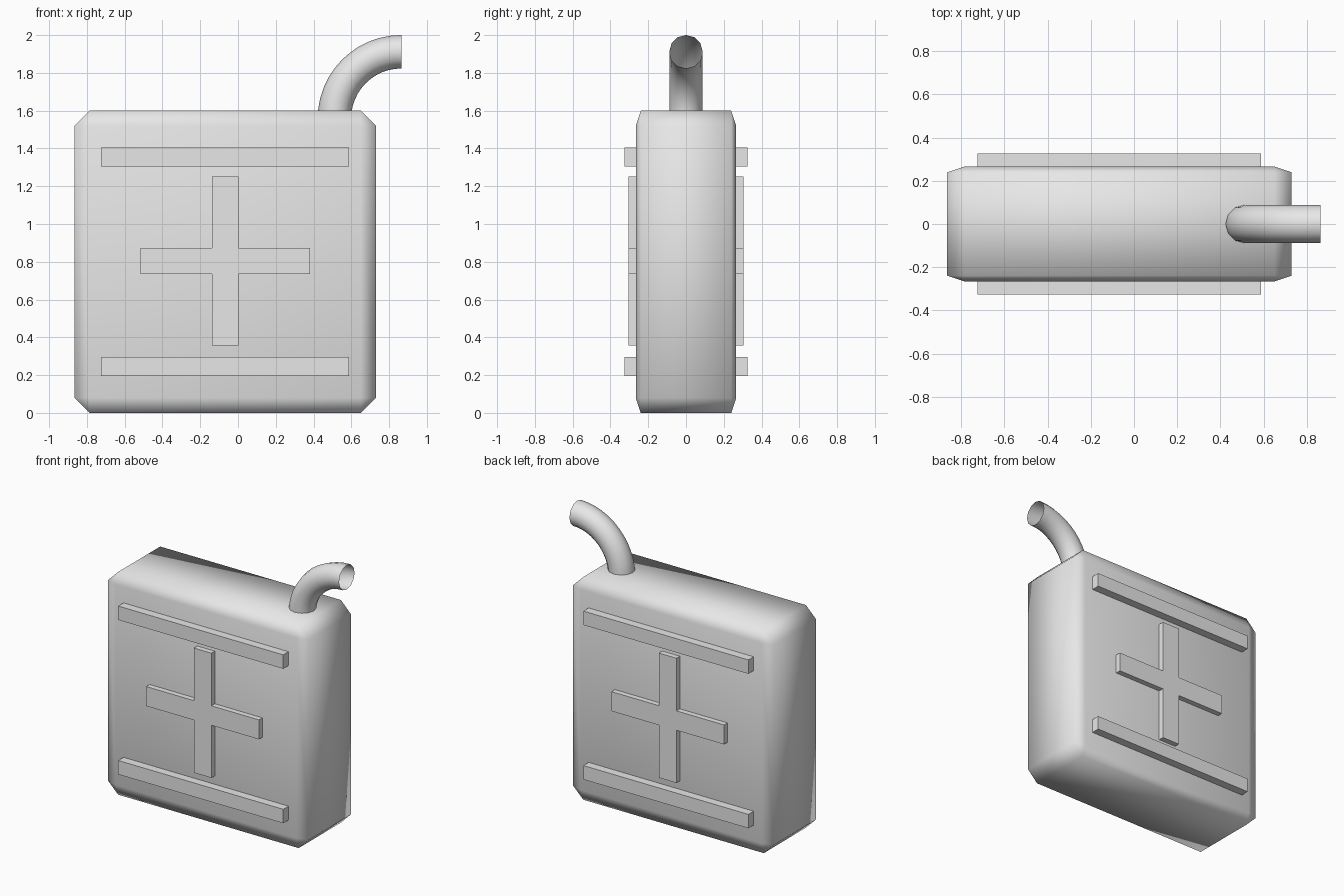
import bpy, bmesh
from math import radians
from mathutils import Matrix, Vector

cube = bpy.data.objects.get("Cube")
if cube:
    bpy.data.objects.remove(cube, do_unlink=True)

grey = bpy.data.materials.new("light_grey")
grey.use_nodes = True
colour = (0.8, 0.8, 0.8, 1)
grey.diffuse_color = colour
grey.node_tree.nodes["Principled BSDF"].inputs["Base Color"].default_value = colour

MID_X = -0.068  # centre of the tank along x
MID_Z = 0.8


def finish(name, bm, smooth=False):
    bmesh.ops.recalc_face_normals(bm, faces=bm.faces)
    mesh = bpy.data.meshes.new(name)
    bm.to_mesh(mesh)
    bm.free()
    mesh.materials.append(grey)
    for poly in mesh.polygons:
        poly.use_smooth = smooth
    obj = bpy.data.objects.new(name, mesh)
    bpy.context.collection.objects.link(obj)
    return obj


def relief(name, outline, side, depth):
    """Extrude an x-z outline out of the front (-1) or back (+1) wall."""
    bm = bmesh.new()
    face = bm.faces.new([bm.verts.new((x, side * 0.25, z)) for x, z in outline])
    grown = bmesh.ops.extrude_face_region(bm, geom=[face], use_keep_orig=True)
    verts = [v for v in grown["geom"] if isinstance(v, bmesh.types.BMVert)]
    bmesh.ops.translate(bm, verts=verts, vec=(0, side * (depth - 0.25), 0))
    finish(name, bm)


# Tank: a chamfered cube flattened in y, shaded smooth throughout
bm = bmesh.new()
bmesh.ops.create_cube(bm, size=2)
bmesh.ops.bevel(bm, geom=bm.edges[:], offset=0.1, segments=1, affect='EDGES')
bmesh.ops.scale(bm, vec=(0.798, 0.266, 0.8), verts=bm.verts)
bmesh.ops.translate(bm, vec=(MID_X, 0, MID_Z), verts=bm.verts)
finish("tank_body", bm, smooth=True)

# Spout: an open ring swept through a quarter turn
BEND, TUBE = 0.355, 0.0885
pivot = Vector((0.865, 0, 1.557))
bm = bmesh.new()
ring = bmesh.ops.create_circle(
    bm, segments=12, radius=TUBE,
    matrix=Matrix.Translation(pivot - Vector((BEND, 0, 0))))
bmesh.ops.spin(bm, geom=ring["verts"] + bm.edges[:], cent=pivot, axis=(0, 1, 0),
               angle=radians(90), steps=12, use_duplicate=False)
finish("spout", bm, smooth=True)

# Raised ribs and cross on both broad walls
arm, half = 0.448, 0.07
quarter = [(half, arm), (half, half), (arm, half)]
cross = []
for turn in range(4):
    cross += [(MID_X + x, MID_Z + 0.004 + z) for x, z in quarter]
    quarter = [(z, -x) for x, z in quarter]

for side, wall in ((-1, "front"), (1, "back")):
    relief(wall + "_cross", cross, side, 0.305)
    for label, z in (("lower", 0.245), ("upper", 1.355)):
        lo, hi = MID_X - 0.656, MID_X + 0.656
        bar = [(lo, z - 0.05), (hi, z - 0.05), (hi, z + 0.05), (lo, z + 0.05)]
        relief(f"{wall}_{label}_rib", bar, side, 0.326)
